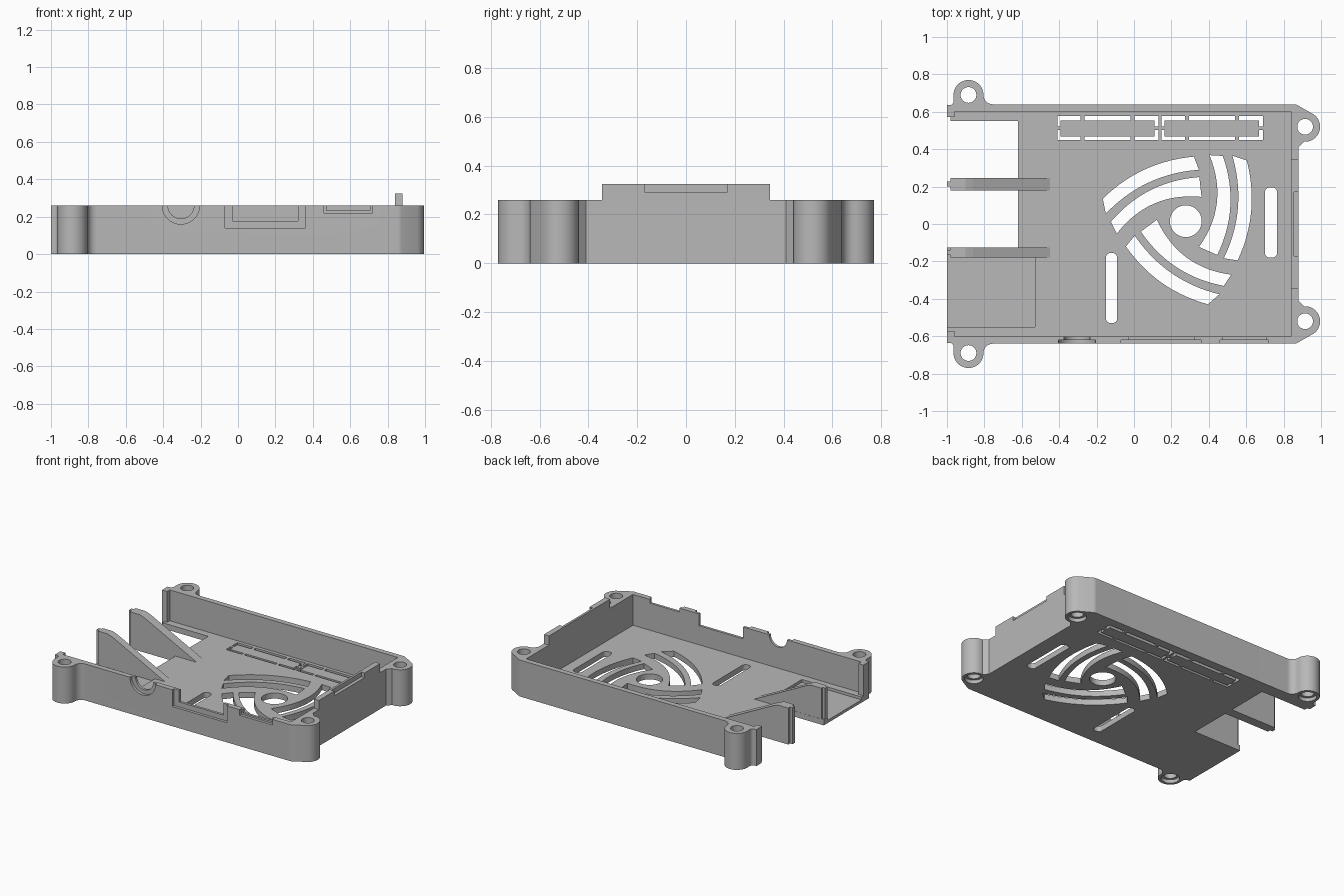
import bpy, bmesh, math
from mathutils import Vector

old = bpy.data.objects.get("Cube")
if old:
    bpy.data.objects.remove(old, do_unlink=True)

# single material
GREY = (0.48, 0.48, 0.48, 1)
mat = bpy.data.materials.new("plain grey")
mat.use_nodes = True
mat.diffuse_color = GREY
bsdf = next(n for n in mat.node_tree.nodes if n.type == 'BSDF_PRINCIPLED')
bsdf.inputs["Base Color"].default_value = GREY

TOP, FLOOR = 0.26, 0.04


def prism(name, pts, lo, hi, axis='z'):
    """Extrude a 2D outline along z (x, y points) or y (x, z points)."""
    def place(p, d):
        return Vector((p[0], p[1], d)) if axis == 'z' else Vector((p[0], d, p[1]))
    bm = bmesh.new()
    face = bm.faces.new([bm.verts.new(place(p, lo)) for p in pts])
    out = bmesh.ops.extrude_face_region(bm, geom=[face])
    verts = [v for v in out["geom"] if isinstance(v, bmesh.types.BMVert)]
    shift = Vector((0, 0, hi - lo)) if axis == 'z' else Vector((0, hi - lo, 0))
    bmesh.ops.translate(bm, verts=verts, vec=shift)
    bmesh.ops.recalc_face_normals(bm, faces=bm.faces)
    mesh = bpy.data.meshes.new(name)
    bm.to_mesh(mesh)
    bm.free()
    mesh.materials.append(mat)
    ob = bpy.data.objects.new(name, mesh)
    bpy.context.collection.objects.link(ob)
    return ob


def box(name, x0, x1, y0, y1, z0, z1):
    return prism(name, [(x0, y0), (x1, y0), (x1, y1), (x0, y1)], z0, z1)


def arc(cx, cy, r, a0, a1, n=12):
    angles = [math.radians(a0 + (a1 - a0) * i / n) for i in range(n + 1)]
    return [(cx + r * math.cos(a), cy + r * math.sin(a)) for a in angles]


def circle(cx, cy, r, n=40):
    return arc(cx, cy, r, 0, 360, n)[:-1]


def bulge(p, q, sag, n=14):
    """Shallow bowed edge from p to q, bowing to the left of travel by sag."""
    p, q = Vector(p), Vector(q)
    side = Vector((p.y - q.y, q.x - p.x)).normalized()
    return [p.lerp(q, i / n) + side * sag * 4 * (i / n) * (1 - i / n) for i in range(n + 1)]


def cut(target, cutter):
    cutter.hide_render = True
    mod = target.modifiers.new("cut", 'BOOLEAN')
    mod.operation, mod.solver, mod.object = 'DIFFERENCE', 'EXACT', cutter
    bpy.context.view_layer.objects.active = target
    bpy.ops.object.modifier_apply(modifier=mod.name)
    bpy.data.objects.remove(cutter, do_unlink=True)


# tray outline with four screw lugs, mirrored front to back
half = [(0.88, 0.41)]
half += arc(0.915, 0.52, 0.08, -95, 55, 24)
half += arc(0.855, 0.60, 0.04, 60, 90, 4)
half += arc(-0.755, 0.69, 0.05, 270, 180, 8)
half += arc(-0.885, 0.69, 0.08, 0, 180, 24)
half += arc(-0.985, 0.655, 0.02, 0, -90, 5)
half += [(-1, 0.635)]
tray = prism("tray", half + [(x, -y) for x, y in reversed(half)], 0, TOP)
cut(tray, box("cavity", -1.1, 0.84, -0.602, 0.602, FLOOR, 1))

# connector opening and recessed bay at the open end
cut(tray, box("open_end", -1.1, -0.62, -0.125, 0.55, -1, 1))
cut(tray, box("bay", -1.1, -0.53, -0.55, -0.15, 0.02, 1))
cut(tray, box("end_step", -1.1, -0.98, 0.5, 0.575, -1, 1))

# screw holes with counterbores underneath
for sy in (-1, 1):
    for cx, cy in ((-0.885, 0.69), (0.915, 0.52)):
        cut(tray, prism("screw_hole", circle(cx, sy * cy, 0.042), -1, 1))
        cut(tray, prism("counterbore", circle(cx, sy * cy, 0.06), -1, 0.025))

# stepped port openings in the front wall
for x0, x1, z, lip in ((-0.07, 0.36, 0.14, 0.04), (0.46, 0.72, 0.22, 0.014)):
    cut(tray, box("port_recess", x0, x1, -0.7, -0.62, z, 1))
    cut(tray, box("port_opening", x0 + lip, x1 - lip, -0.7, -0.55, z + lip * 0.9, 1))
cut(tray, prism("jack_recess", circle(-0.305, TOP, 0.1), -0.7, -0.62, 'y'))
cut(tray, prism("jack_opening", circle(-0.305, TOP, 0.07), -0.7, -0.55, 'y'))

# fan vents: centre hole and three pairs of bowed slots
FX, FY = 0.277, 0.015
cut(tray, prism("fan_hole", circle(FX, FY, 0.085), -1, 1))
slots = (
    ((-0.444, 0.12), (0.043, 0.345), 0.048, (0.07, 0.275), (-0.428, 0.04), 0.053),
    ((-0.401, -0.003), (0.072, 0.236), 0.055, (0.084, 0.13), (-0.369, -0.067), 0.068),
)
for k in range(3):
    c, s = math.cos(k * math.tau / 3), math.sin(k * math.tau / 3)
    for a, b, outer, d, e, inner in slots:
        pts = bulge(a, b, outer) + bulge(d, e, -inner)
        pts = [(FX + x * c - y * s, FY + x * s + y * c) for x, y in pts]
        cut(tray, prism("vent", pts, -1, 1))

# straight rounded slots
for x0, x1, y0, y1 in ((0.70, 0.765, -0.18, 0.195), (-0.15, -0.09, -0.53, -0.155)):
    r = 0.025
    pts = []
    for i, (cx, cy) in enumerate(((x1 - r, y1 - r), (x0 + r, y1 - r),
                                  (x0 + r, y0 + r), (x1 - r, y0 + r))):
        pts += arc(cx, cy, r, 90 * i, 90 * i + 90, 6)
    cut(tray, prism("slot", pts, -1, 1))

# two knock-out panels held by thin bridges
for x0, x1, bridges in ((-0.41, 0.132, (-0.275, -0.008)), (0.146, 0.69, (0.283, 0.551))):
    cut(tray, box("panel_hole", x0, x1, 0.45, 0.578, -1, 1))
    box("knockout_panel", x0 + 0.018, x1 - 0.022, 0.468, 0.553, 0, FLOOR)
    for bx in bridges:
        for y0, y1 in ((0.45, 0.468), (0.553, 0.578)):
            box("panel_bridge", bx - 0.01, bx + 0.01, y0, y1, 0, FLOOR)
    for a, b in ((x0, x0 + 0.018), (x1 - 0.022, x1)):
        box("panel_end_bridge", a, b, 0.503, 0.521, 0, FLOOR)

# sloping divider ribs with a narrow tongue on the end
for y0, y1, base in ((0.18, 0.247, 0), (-0.18, -0.126, 0.01)):
    prism("divider_rib", [(-0.98, base), (-0.62, base), (-0.62, 0.02), (-0.45, 0.02),
                          (-0.45, FLOOR), (-0.86, 0.245), (-0.90, TOP), (-0.98, TOP)],
          y0, y1, 'y')
    mid = (y0 + y1) / 2
    box("rib_tongue", -1, -0.98, mid - 0.013, mid + 0.013, base, TOP)

# end flanges of the side walls
for sy in (-1, 1):
    y0, y1 = sorted((sy * 0.572, sy * 0.605))
    box("wall_end_flange", -1, -0.96, y0, y1, 0.01, TOP)

# raised tab on the end wall, notched on its outer side
tab = box("end_tab", 0.84, 0.88, -0.345, 0.345, TOP, 0.325)
cut(tab, box("tab_notch", 0.856, 1, -0.17, 0.17, 0.292, 1))

# smooth curved walls, crisp edges
bpy.ops.object.select_all(action='DESELECT')
tray.select_set(True)
bpy.context.view_layer.objects.active = tray
bpy.ops.object.shade_smooth_by_angle(angle=math.radians(30))
